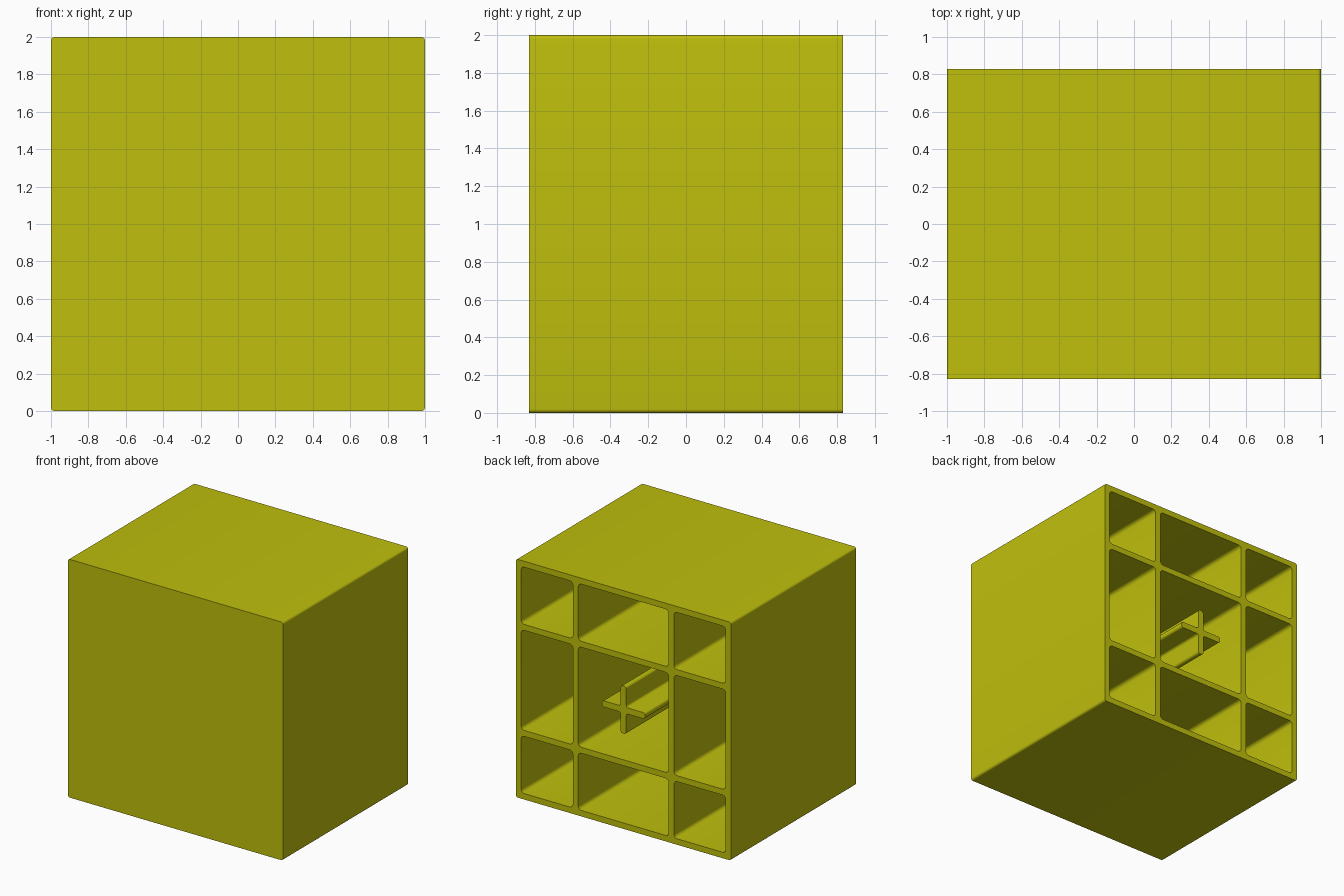
import bpy
import bmesh
import math
from mathutils import Vector

if "Cube" in bpy.data.objects:
    bpy.data.objects.remove(bpy.data.objects["Cube"])

BACK, FRONT = 0.83, -0.83
FLOOR = FRONT + 0.05            # inner side of the closed front wall
MID = 1.0                       # height of the centre axis

yellow = bpy.data.materials.new("yellow plastic")
yellow.diffuse_color = (0.52, 0.52, 0.004, 1)
yellow.use_nodes = True
yellow.node_tree.nodes["Principled BSDF"].inputs["Base Color"].default_value = yellow.diffuse_color


def rounded(corners, radius, steps=5):
    """Round every corner (convex or concave, right-angled) of an outline."""
    pts = []
    for i, c in enumerate(corners):
        c = Vector(c)
        a = (Vector(corners[i - 1]) - c).normalized() * radius
        b = (Vector(corners[(i + 1) % len(corners)]) - c).normalized() * radius
        for k in range(steps + 1):
            t = math.pi / 2 * k / steps
            pts.append(c + a * (1 - math.sin(t)) + b * (1 - math.cos(t)))
    return pts


def rect(x0, x1, z0, z1):
    return [(x0, z0), (x1, z0), (x1, z1), (x0, z1)]


def prisms(name, outlines, y0, y1):
    """Extrude closed x/z outlines along y into one object."""
    bm = bmesh.new()
    for outline in outlines:
        a = [bm.verts.new((p.x, y0, p.y + MID)) for p in outline]
        b = [bm.verts.new((p.x, y1, p.y + MID)) for p in outline]
        bm.faces.new(a)
        bm.faces.new(b[::-1])
        for i in range(len(a)):
            j = (i + 1) % len(a)
            bm.faces.new((a[i], b[i], b[j], a[j]))
    bmesh.ops.recalc_face_normals(bm, faces=bm.faces[:])
    mesh = bpy.data.meshes.new(name)
    bm.to_mesh(mesh)
    bm.free()
    mesh.materials.append(yellow)
    obj = bpy.data.objects.new(name, mesh)
    bpy.context.collection.objects.link(obj)
    return obj


def activate(obj):
    bpy.ops.object.select_all(action='DESELECT')
    obj.select_set(True)
    bpy.context.view_layer.objects.active = obj


# Housing block with slightly rounded long edges
housing = prisms("housing", [rounded(rect(-1, 1, -1, 1), 0.02)], FRONT, BACK)

# Three by three grid of pockets, open at the back
spans = [(-0.95, -0.47), (-0.42, 0.42), (0.47, 0.95)]
pockets = [rounded(rect(*sx, *sz), 0.03) for sx in spans for sz in spans]
cutter = prisms("pocket_cutter", pockets, FLOOR, BACK + 0.1)
cutter.hide_render = True

cut = housing.modifiers.new("pockets", 'BOOLEAN')
cut.operation = 'DIFFERENCE'
cut.solver = 'EXACT'
cut.object = cutter
activate(housing)
bpy.ops.object.modifier_apply(modifier=cut.name)
bpy.data.objects.remove(cutter)

# Cross-shaped post standing in the middle pocket
L, T = 0.2, 0.026
cross = [(-T, -L), (T, -L), (T, -T), (L, -T), (L, T), (T, T),
         (T, L), (-T, L), (-T, T), (-L, T), (-L, -T), (-T, -T)]
post = prisms("cross_post", [rounded(cross, 0.02)], FLOOR, BACK)

for obj in (housing, post):
    activate(obj)
    bpy.ops.object.shade_smooth_by_angle(angle=math.radians(30))
